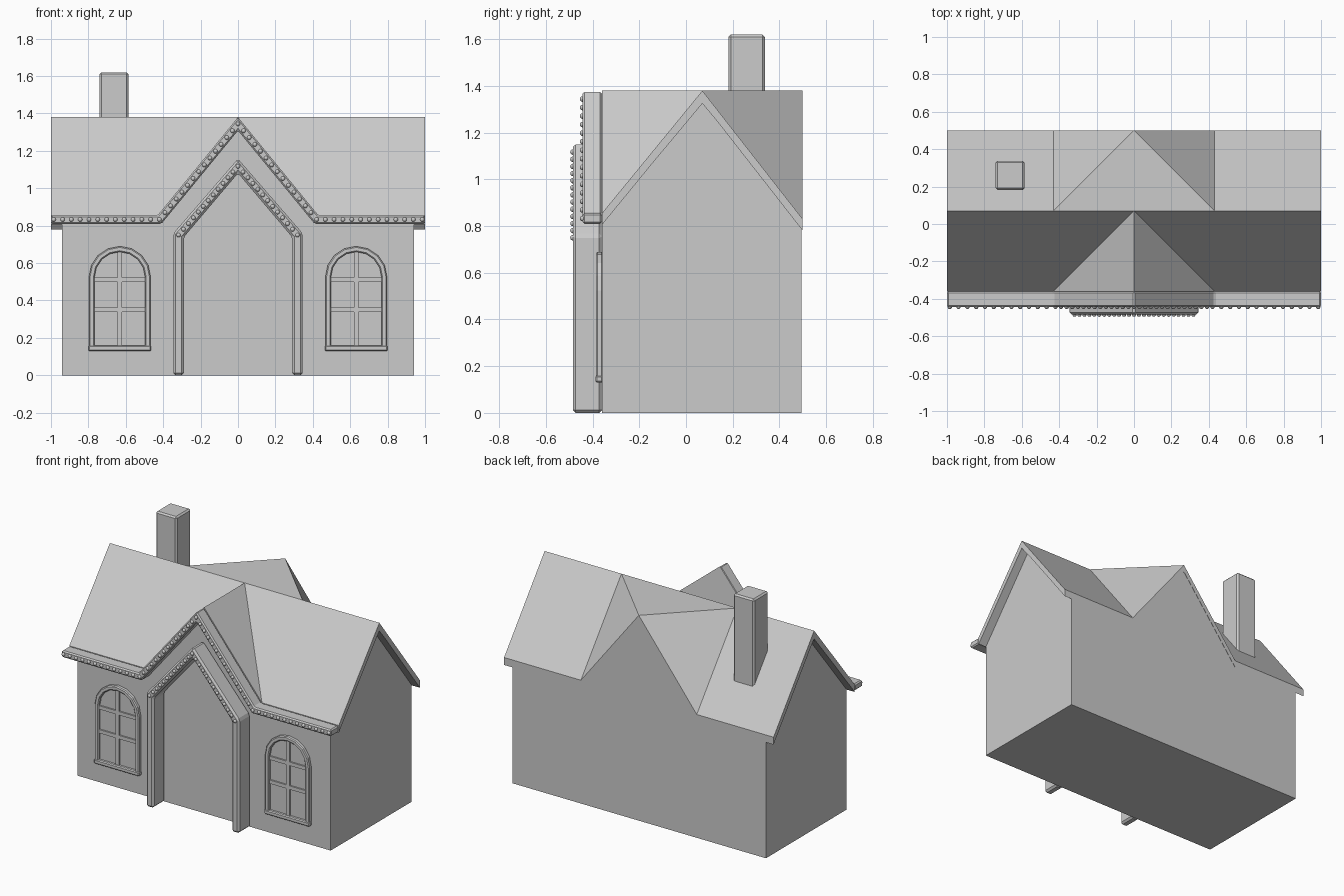
import bpy, bmesh, math
from mathutils import Matrix, Vector

if "Cube" in bpy.data.objects:
    bpy.data.objects.remove(bpy.data.objects["Cube"])


def finish(name, bm, bevel=0.0):
    bmesh.ops.recalc_face_normals(bm, faces=bm.faces)
    me = bpy.data.meshes.new(name)
    bm.to_mesh(me)
    bm.free()
    ob = bpy.data.objects.new(name, me)
    bpy.context.collection.objects.link(ob)
    if bevel:
        m = ob.modifiers.new("edge", 'BEVEL')
        m.width = bevel
        m.segments = 1
        m.limit_method = 'ANGLE'
    return ob


def from_faces(name, verts, faces):
    bm = bmesh.new()
    vs = [bm.verts.new(v) for v in verts]
    for f in faces:
        bm.faces.new([vs[i] for i in f])
    return finish(name, bm)


def prism(name, pts, y0, y1, bevel=0.0):
    """Extrude an (x, z) outline from y0 to y1."""
    bm = bmesh.new()
    a = [bm.verts.new((x, y0, z)) for x, z in pts]
    b = [bm.verts.new((x, y1, z)) for x, z in pts]
    n = len(pts)
    bm.faces.new(a)
    bm.faces.new(b[::-1])
    for i in range(n):
        j = (i + 1) % n
        bm.faces.new((a[i], b[i], b[j], a[j]))
    return finish(name, bm, bevel)


def box(name, x0, x1, y0, y1, z0, z1, bevel=0.0):
    return prism(name, [(x0, z0), (x1, z0), (x1, z1), (x0, z1)], y0, y1, bevel)


def mirrored(half):
    """Left half path ending at x = 0, completed to the right."""
    return half + [(-x, z) for x, z in half[-2::-1]]


def band(name, outer, inner, y0, y1, bevel=0.0):
    return prism(name, outer + inner[::-1], y0, y1, bevel)


def beads(name, half, y, step, r):
    """Small round studs along a mirrored path."""
    bm = bmesh.new()
    path = [Vector((x, y, z)) for x, z in mirrored(half)]
    for k, (p, q) in enumerate(zip(path, path[1:])):
        n = round((q - p).length / step)
        for i in range(n + (k == len(path) - 2)):
            bmesh.ops.create_uvsphere(bm, u_segments=10, v_segments=6, radius=r,
                                      matrix=Matrix.Translation(p.lerp(q, i / n)))
    for f in bm.faces:
        f.smooth = True
    return finish(name, bm)


# walls: gabled on all four sides
wall = [(-.94, 0), (.94, 0), (.94, .815), (.42, .815), (0, 1.345), (-.42, .815), (-.94, .815)]
verts = [(x, -.36, z) for x, z in wall] + [(x, .495, z) for x, z in wall]
verts += [(.94, .07, 1.345), (-.94, .07, 1.345)]
from_faces("walls", verts, [range(7), range(13, 6, -1), (0, 7, 8, 1),
                            (1, 8, 9, 14, 2), (7, 0, 6, 15, 13)])

# roof: front eave, ridge and back eave rows, with cross gable
cols = (-1, -.43, 0, .43, 1)
rows = ((-.36, .855, 1.38), (.07, 1.38, 1.38), (.5, .83, 1.38))
top = [(x, y, zp if x == 0 else z) for y, z, zp in rows for x in cols]
low = [(x, y, z - .05) for x, y, z in top]
skin = [(0, 1, 6, 5), (1, 7, 6), (1, 2, 7), (2, 3, 7), (3, 8, 7), (3, 4, 9, 8),
        (5, 6, 11, 10), (6, 12, 11), (6, 7, 12), (7, 8, 12), (8, 13, 12), (8, 9, 14, 13)]
rim = [0, 1, 2, 3, 4, 9, 14, 13, 12, 11, 10, 5]
sides = [(a, b, b + 15, a + 15) for a, b in zip(rim, rim[1:] + rim[:1])]
from_faces("roof", top + low, skin + [tuple(i + 15 for i in f[::-1]) for f in skin] + sides)

# front eave lip with studs
band("eave_trim", mirrored([(-1, .855), (-.43, .855), (0, 1.38)]),
     mirrored([(-1, .81), (-.409, .81), (0, 1.308)]), -.443, -.36, .008)
beads("eave_studs", [(-.985, .833), (-.42, .833), (0, 1.344)], -.443, .046, .012)

# raised edge strips on the gable ends
for s in (-1, 1):
    x0, x1 = sorted((s * .985, s * 1.0))
    bm = bmesh.new()
    prof = [(-.36, .855), (.07, 1.38), (.5, .83), (.5, .81), (.07, 1.325), (-.36, .81)]
    a = [bm.verts.new((x0, y, z)) for y, z in prof]
    b = [bm.verts.new((x1, y, z)) for y, z in prof]
    bm.faces.new(a)
    bm.faces.new(b)
    for i in range(6):
        bm.faces.new((a[i], a[i - 1], b[i - 1], b[i]))
    finish("gable_edge_" + ("right" if s > 0 else "left"), bm)

# pointed doorway surround with studs
band("door_surround", mirrored([(-.345, 0), (-.345, .76), (0, 1.158)]),
     mirrored([(-.29, 0), (-.29, .738), (0, 1.08)]), -.485, -.36, .012)
beads("door_studs", [(-.318, .75), (0, 1.117)], -.484, .04, .012)


# arched windows
def arch(cx, r, z0, zc=.525, n=8):
    return ([(cx - r, z0)] +
            [(cx - r * math.cos(math.pi * i / n), zc + r * math.sin(math.pi * i / n))
             for i in range(n + 1)] + [(cx + r, z0)])


for side, cx in (("left", -.632), ("right", .632)):
    w = "window_" + side
    band(w + "_frame", arch(cx, .165, .13), arch(cx, .135, .13), -.385, -.355, .006)
    prism(w + "_pane", arch(cx, .15, .135), -.367, -.355)
    box(w + "_sill", cx - .168, cx + .168, -.388, -.355, .13, .16, .006)
    box(w + "_mullion", cx - .013, cx + .013, -.377, -.36, .15, .67)
    for i, z in enumerate((.35, .51)):
        box(f"{w}_bar_{i}", cx - .145, cx + .145, -.377, -.36, z - .012, z + .012)

# chimney
box("chimney", -.74, -.585, .182, .338, 1.0, 1.62, .01)
